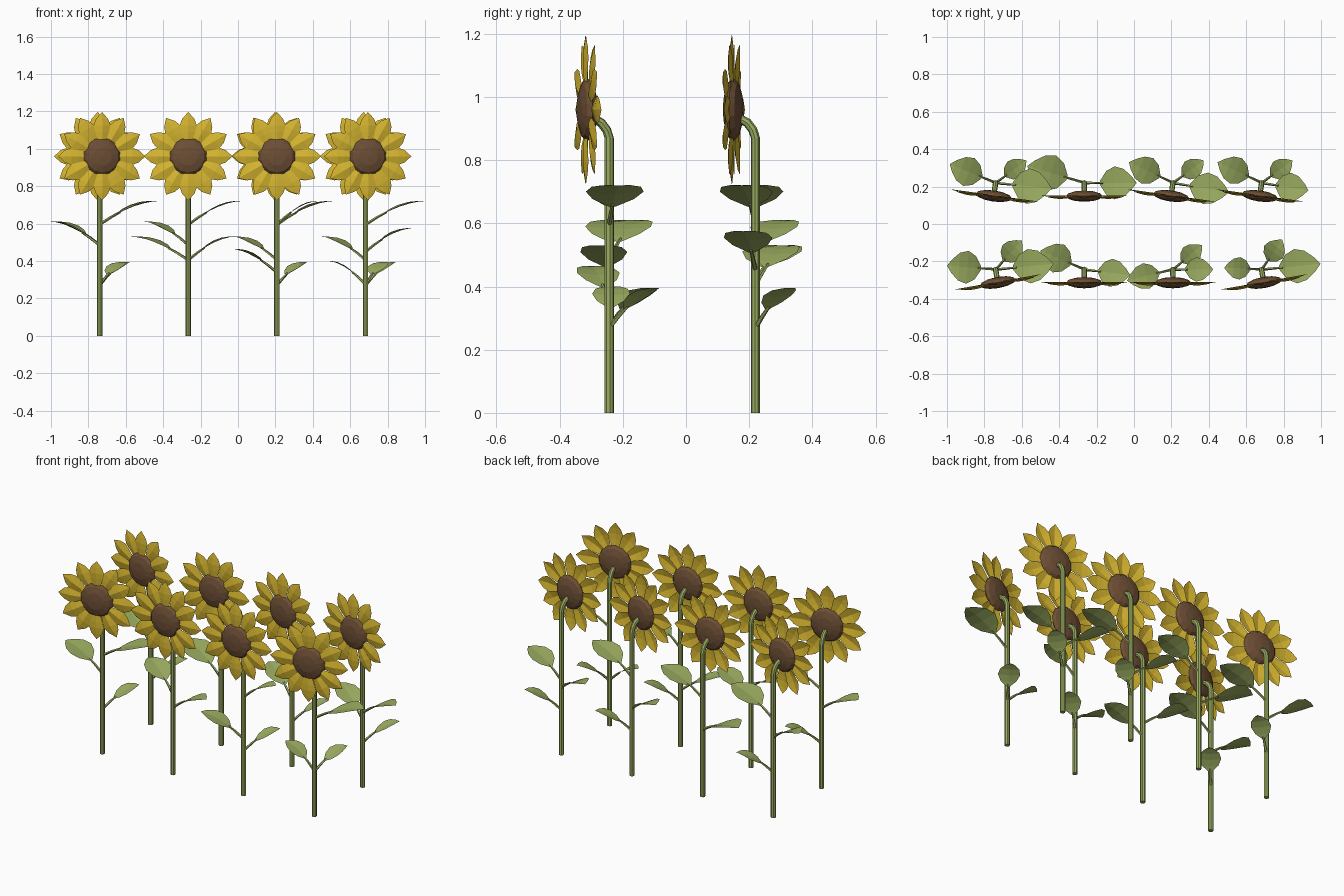
import bpy, bmesh, math
from mathutils import Vector, Matrix

if "Cube" in bpy.data.objects:
    bpy.data.objects.remove(bpy.data.objects["Cube"])


def material(name, rgb):
    m = bpy.data.materials.new(name)
    m.diffuse_color = (*rgb, 1)
    m.use_nodes = True
    m.node_tree.nodes["Principled BSDF"].inputs["Base Color"].default_value = m.diffuse_color
    return m


GREEN = material("leaf green", (0.33, 0.42, 0.12))
YELLOW = material("petal yellow", (0.68, 0.47, 0.03))
BROWN = material("seed brown", (0.155, 0.078, 0.036))


def finish(bm, name, mat, matrix=Matrix()):
    me = bpy.data.meshes.new(name)
    bm.to_mesh(me)
    bm.free()
    me.materials.append(mat)
    ob = bpy.data.objects.new(name, me)
    ob.matrix_world = matrix
    bpy.context.collection.objects.link(ob)
    return ob


def tube(bm, pts, radii, sides):
    """Sweep a polygon along a path, with closed ends."""
    pts = [Vector(p) for p in pts]
    rings = []
    for i, p in enumerate(pts):
        d = (pts[min(i + 1, len(pts) - 1)] - pts[max(i - 1, 0)]).normalized()
        if i == 0 and abs(d.z) > 0.9:
            d = Vector((0, 0, 1))
        u = d.cross(Vector((0.31, 0.95, 0.02)) if abs(d.z) > 0.9 else Vector((0, 0, 1)))
        if abs(d.x) < 1e-4:
            u = Vector((1, 0, 0))
        u.normalize()
        v = d.cross(u)
        rings.append([bm.verts.new(p + radii[i] * (u * math.cos(a) + v * math.sin(a)))
                      for a in (math.tau * k / sides for k in range(sides))])
    for a, b in zip(rings, rings[1:]):
        for k in range(sides):
            n = (k + 1) % sides
            bm.faces.new((a[k], a[n], b[n], b[k]))
    bm.faces.new(rings[0][::-1])
    bm.faces.new(rings[-1])


def stem(name, mat):
    bm = bmesh.new()
    tube(bm, [(0, 0, 0), (0, 0, 0.87), (0, -0.008, 0.895), (0, -0.025, 0.918),
              (0, -0.055, 0.935)], [0.0145] * 4 + [0.0135], 8)
    finish(bm, name, GREEN, mat)


def petals(name, mat):
    bm = bmesh.new()
    # radius, half width, ridge height
    prof = [(0.07, 0.018, 0.004), (0.13, 0.037, 0.010), (0.165, 0.046, 0.010),
            (0.20, 0.033, 0.006)]
    for i in range(12):
        rot = Matrix.Rotation(math.tau * i / 12, 4, 'Y')
        lift = 0.004 if i % 2 else -0.004

        def vert(x, y, z):
            return bm.verts.new(rot @ Vector((x, y + lift, z)))
        rows = [(vert(-w, 0, r), vert(0, -h, r), vert(w, 0, r)) for r, w, h in prof]
        for a, b in zip(rows, rows[1:]):
            bm.faces.new((a[0], a[1], b[1], b[0]))
            bm.faces.new((a[1], a[2], b[2], b[1]))
        tip = vert(0, 0, 0.237)
        bm.faces.new((rows[-1][0], rows[-1][1], tip))
        bm.faces.new((rows[-1][1], rows[-1][2], tip))
    finish(bm, name, YELLOW, mat)


def seed_disc(name, mat):
    bm = bmesh.new()
    bmesh.ops.create_uvsphere(bm, u_segments=14, v_segments=6, radius=0.1,
                              matrix=Matrix.Diagonal((1, 0.3, 1, 1)) @ Matrix.Rotation(math.pi / 2, 4, 'X'))
    finish(bm, name, BROWN, mat)


def leaf(name, base, tip, half):
    """Petiole tube plus folded blade that arches from base to tip."""
    base, tip = Vector(base), Vector(tip)
    flat = Vector((tip.x - base.x, tip.y - base.y, 0))
    side = Vector((-flat.y, flat.x, 0)).normalized()
    rise = tip.z - base.z

    def mid(t):
        return base + flat * t + Vector((0, 0, rise * (1 - (1 - t) ** 1.7)))
    bm = bmesh.new()
    tube(bm, [mid(0), mid(0.2), mid(0.36)], [0.008, 0.007, 0.005], 5)
    rows = []
    for t, w in [(0.3, 0.12), (0.42, 0.72), (0.58, 1.0), (0.75, 0.85), (0.9, 0.42)]:
        c, s = mid(t), side * half * w
        up = Vector((0, 0, 0.1 * half * w))
        rows.append([bm.verts.new(p) for p in (c + s + up, c, c - s + up)])
    for a, b in zip(rows, rows[1:]):
        bm.faces.new((a[0], a[1], b[1], b[0]))
        bm.faces.new((a[1], a[2], b[2], b[1]))
    end = bm.verts.new(tip)
    bm.faces.new((rows[-1][0], rows[-1][1], end))
    bm.faces.new((rows[-1][1], rows[-1][2], end))
    finish(bm, name, GREEN)


FRONT, BACK = -0.243, 0.22
XS = [-0.74, -0.266, 0.208, 0.682]
# each plant: x, y, turn of the head, leaves as (tip offset x, y, tip height, half width)
LOW = (0.165, 0.12, 0.395, 0.055)
plants = [
    (XS[0], FRONT, 10, [(-0.26, 0.02, 0.61, 0.088), (0.31, 0.03, 0.72, 0.092), (0.14, 0.155, 0.395, 0.06)]),
    (XS[1], FRONT, 0, [(-0.235, 0.10, 0.61, 0.08), (0.245, -0.03, 0.53, 0.075)]),
    (XS[2], FRONT, 0, [(-0.245, -0.06, 0.465, 0.07), (0.215, 0.0, 0.72, 0.065), (0.155, 0.13, 0.395, 0.055)]),
    (XS[3], FRONT, 10, [(-0.20, 0.01, 0.40, 0.06), (0.315, 0.03, 0.72, 0.092), (0.11, 0.16, 0.395, 0.06)]),
    (XS[0], BACK, -8, [(-0.245, 0.10, 0.61, 0.08), (0.30, -0.03, 0.72, 0.095), LOW]),
    (XS[1], BACK, 0, [(-0.305, 0.09, 0.53, 0.098), (0.28, 0.0, 0.72, 0.088)]),
    (XS[2], BACK, -8, [(-0.235, 0.11, 0.53, 0.075), (0.30, -0.05, 0.72, 0.085), LOW]),
    (XS[3], BACK, -8, [(-0.235, 0.11, 0.53, 0.075), (0.25, -0.04, 0.575, 0.078), LOW]),
]

for i, (x, y, turn, leaves) in enumerate(plants, 1):
    place = Matrix.Translation((x, y, 0)) @ Matrix.Rotation(math.radians(turn), 4, 'Z')
    head = place @ Matrix.Translation((0, -0.071, 0.96))
    stem(f"stem_{i}", place)
    petals(f"petals_{i}", head)
    seed_disc(f"seed_disc_{i}", head)
    for k, (dx, dy, z, half) in enumerate(leaves, 1):
        leaf(f"leaf_{i}_{k}", (x, y, z - 0.125), (x + dx, y + dy, z), half)
